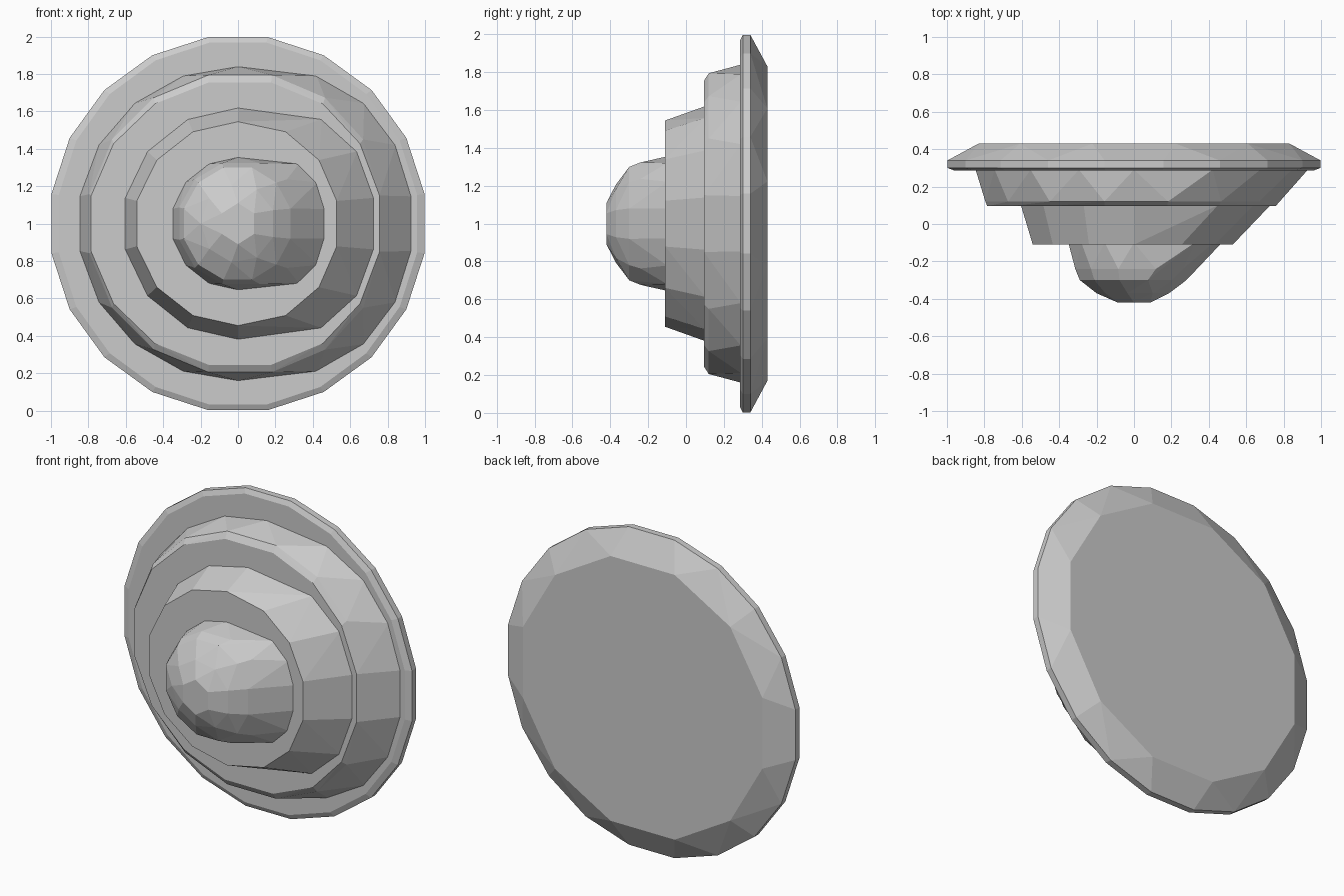
import bpy, bmesh
from math import cos, sin, pi

cube = bpy.data.objects.get("Cube")
if cube:
    bpy.data.objects.remove(cube, do_unlink=True)

# Single flat grey
grey = bpy.data.materials.new("grey")
grey.use_nodes = True
color = (0.6, 0.6, 0.6, 1)
grey.diffuse_color = color
grey.node_tree.nodes["Principled BSDF"].inputs["Base Color"].default_value = color


def ring(y, left, right, height, sides, bulge=1.0):
    """Facing ring around z = 1; a bulge below 1 squares off the +x half."""
    points = []
    for i in range(sides):
        a = 2 * pi * (i + 0.5) / sides
        c = cos(a)
        x = right * c ** bulge if c > 0 else left * c
        points.append((x, y, 1 + height * sin(a)))
    return points


def faceted_shell(name, rings):
    """Low-poly convex solid wrapped around a stack of rings."""
    bm = bmesh.new()
    for args in rings:
        for p in ring(*args):
            bm.verts.new(p)
    hull = bmesh.ops.convex_hull(bm, input=bm.verts)
    loose = {v for v in hull["geom_interior"] + hull["geom_unused"]
             if isinstance(v, bmesh.types.BMVert)}
    bmesh.ops.delete(bm, geom=list(loose), context="VERTS")
    bmesh.ops.dissolve_limit(bm, angle_limit=0.02, verts=bm.verts, edges=bm.edges)
    bmesh.ops.recalc_face_normals(bm, faces=bm.faces)
    mesh = bpy.data.meshes.new(name)
    bm.to_mesh(mesh)
    bm.free()
    mesh.materials.append(grey)
    obj = bpy.data.objects.new(name, mesh)
    bpy.context.collection.objects.link(obj)


# Round back plate with a chamfered rear rim
faceted_shell("back_plate", [
    (0.285, 0.97, 0.97, 0.98, 20),
    (0.30, 1.01, 1.01, 1.01, 20),
    (0.34, 1.01, 1.01, 1.01, 20),
    (0.43, 0.86, 0.86, 0.86, 12),
])

# Wide tier, swept towards +x at its base
faceted_shell("wide_tier", [
    (0.29, 0.86, 0.94, 0.84, 18, 0.75),
    (0.12, 0.81, 0.79, 0.81, 16, 0.9),
    (0.095, 0.80, 0.77, 0.77, 16, 0.9),
])

# Middle tier
faceted_shell("middle_tier", [
    (0.10, 0.62, 0.74, 0.62, 14, 0.6),
    (-0.11, 0.555, 0.54, 0.545, 14, 0.9),
])

# Rounded central knob
faceted_shell("knob", [
    (-0.10, 0.36, 0.475, 0.355, 14, 0.45),
    (-0.24, 0.325, 0.345, 0.335, 12, 0.8),
    (-0.30, 0.30, 0.29, 0.31, 12),
    (-0.37, 0.20, 0.20, 0.21, 9),
    (-0.42, 0.10, 0.10, 0.11, 6),
])
